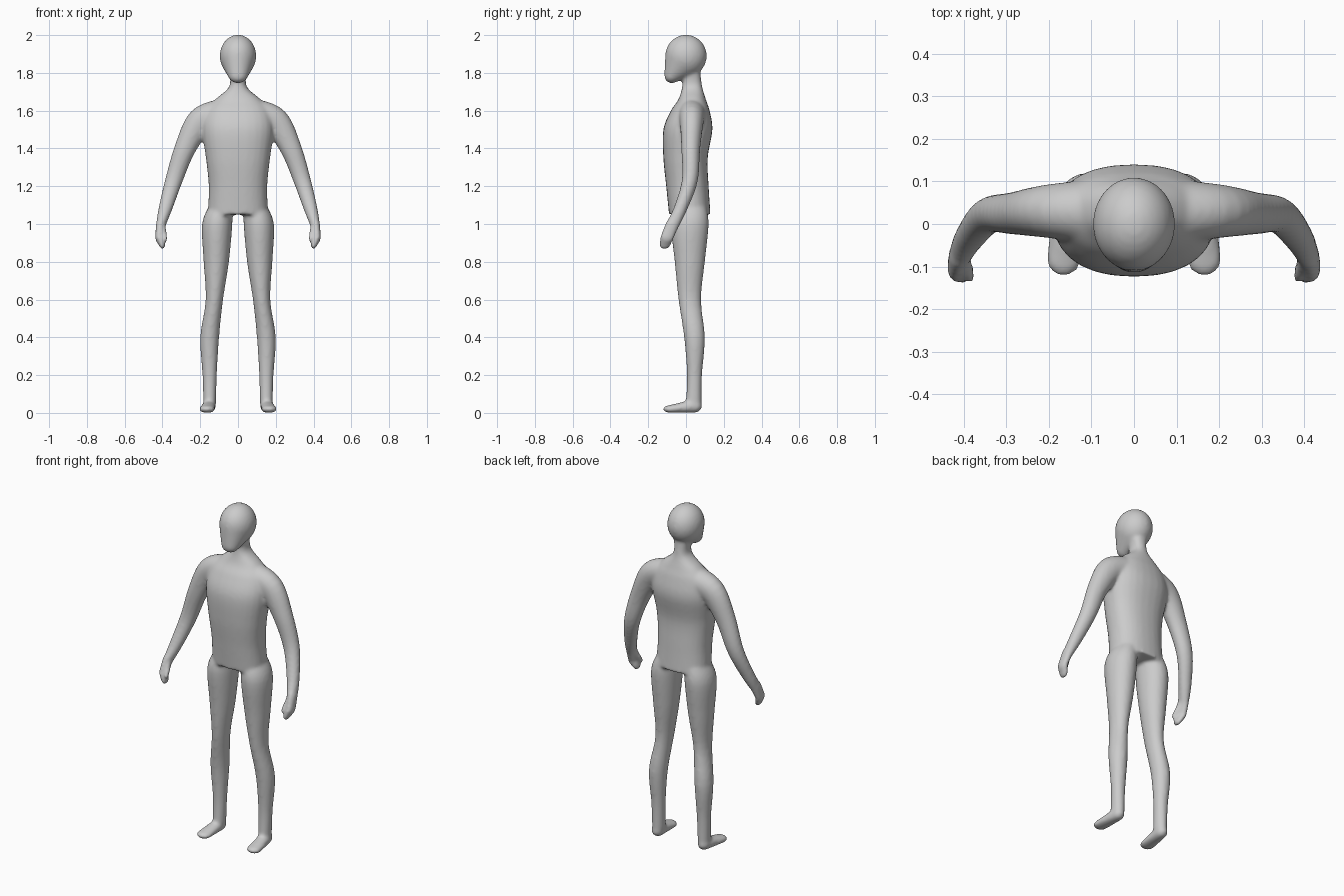
import bpy, bmesh, math
from mathutils import Vector, Matrix

if "Cube" in bpy.data.objects:
    bpy.data.objects.remove(bpy.data.objects["Cube"], do_unlink=True)

SIDES = 28
STEPS = 5
UP = Vector((0, 0, 1))
BACK = Vector((0, 1, 0))


def blend(before, start, end, after, t):
    """Point on a smooth curve between two neighbouring stations."""
    tangent_in = (end - before) / 2
    tangent_out = (after - start) / 2
    ease = t * t * (3 - 2 * t)
    return (start.lerp(end, ease)
            + tangent_in * t * (1 - t) ** 2
            - tangent_out * t * t * (1 - t))


def smooth_path(stations):
    """Fill in extra rings between the given stations."""
    points = [Vector(station) for station in stations]
    padded = [points[0]] + points + [points[-1]]
    path = []
    for index in range(len(points) - 1):
        four = padded[index:index + 4]
        path += [blend(*four, step / STEPS) for step in range(STEPS)]
    return path + [points[-1]]


def soft_power(value, power):
    return math.copysign(abs(value) ** (2 / power), value)


def loft(bm, stations, axis=None, power=2, side=1):
    """Skin a path of oval rings: x, y, z, half width, half depth."""
    path = smooth_path(stations)
    last = len(path) - 1
    rings = []
    for index, station in enumerate(path):
        centre = station.to_3d() if len(station) == 3 else Vector(station[:3])
        ahead = Vector(path[min(index + 1, last)][:3])
        behind = Vector(path[max(index - 1, 0)][:3])
        along = axis or (ahead - behind).normalized()
        depth = (BACK - along * BACK.dot(along)).normalized()
        width = depth.cross(along)
        ring = []
        for corner in range(SIDES):
            angle = math.tau * corner / SIDES
            point = (centre
                     + width * station[3] * soft_power(math.cos(angle), power)
                     + depth * station[4] * soft_power(math.sin(angle), power))
            point.x *= side
            ring.append(bm.verts.new(point))
        rings.append(ring)
    bm.faces.new(rings[0])
    bm.faces.new(rings[-1])
    for lower, upper in zip(rings, rings[1:]):
        for corner in range(SIDES):
            bm.faces.new((lower[corner - 1], upper[corner - 1],
                          upper[corner], lower[corner]))


def wrap(bm, blobs, side=1):
    """Stretch a hull over each neighbouring pair of ellipsoids."""
    for pair in zip(blobs, blobs[1:]):
        verts = []
        for centre, radii in pair:
            place = Vector(centre)
            place.x *= side
            ball = bmesh.ops.create_uvsphere(
                bm, u_segments=SIDES, v_segments=SIDES // 2, radius=1,
                matrix=Matrix.LocRotScale(place, None, Vector(radii)))
            verts += ball["verts"]
        edges = list({edge for vert in verts for edge in vert.link_edges})
        bmesh.ops.delete(bm, geom=edges, context='EDGES_FACES')
        bmesh.ops.convex_hull(bm, input=verts)
        inside = [vert for vert in verts if not vert.link_faces]
        bmesh.ops.delete(bm, geom=inside, context='VERTS')


def trunk_ring(height, half_width, front, back):
    return (0, (front + back) / 2, height, half_width, (back - front) / 2)


bm = bmesh.new()

# Trunk and neck
loft(bm, [trunk_ring(1.05, .16, -.09, .13),
          trunk_ring(1.2, .155, -.105, .12),
          trunk_ring(1.35, .17, -.12, .115),
          trunk_ring(1.5, .19, -.12, .14),
          trunk_ring(1.6, .17, -.08, .125),
          trunk_ring(1.66, .12, -.04, .105),
          trunk_ring(1.73, .045, -.02, .085),
          trunk_ring(1.82, .05, -.02, .075)], axis=UP, power=2.3)

# Head: skull drawn down to the chin
skull = ((0, 0, 1.89), (.097, .11, .112))
chin = ((0, -.075, 1.785), (.05, .04, .04))
wrap(bm, [skull, chin])

for side in (1, -1):
    # Leg from hip to ankle
    loft(bm, [(.09, .025, 1.1, .06, .08),
              (.11, .02, 1, .08, .1),
              (.115, .02, .8, .067, .08),
              (.125, .02, .6, .046, .06),
              (.15, .045, .4, .05, .055),
              (.15, .045, .2, .038, .04),
              (.15, .04, .05, .034, .042)], axis=UP, side=side)

    # Foot
    heel = ((.152, .045, .036), (.034, .04, .036))
    toes = ((.165, -.083, .02), (.042, .04, .02))
    wrap(bm, [heel, toes], side)

    # Arm from shoulder to wrist
    loft(bm, [(.1, .03, 1.585, .075, .075),
              (.2, .03, 1.54, .074, .063),
              (.28, .025, 1.4, .057, .05),
              (.34, .02, 1.23, .046, .042),
              (.385, -.03, 1.08, .036, .035),
              (.41, -.075, .99, .025, .035)], side=side)

    # Hand and thumb
    palm = ((.412, -.075, .99), (.023, .035, .04))
    knuckles = ((.42, -.1, .93), (.019, .036, .03))
    fingertips = ((.4, -.113, .887), (.014, .03, .022))
    wrap(bm, [palm, knuckles, fingertips], side)
    thumb_root = ((.4, -.08, .99), (.018, .02, .02))
    thumb_tip = ((.384, -.125, .92), (.011, .013, .015))
    wrap(bm, [thumb_root, thumb_tip], side)

bmesh.ops.recalc_face_normals(bm, faces=bm.faces[:])
mesh = bpy.data.meshes.new("body")
bm.to_mesh(mesh)
bm.free()
body = bpy.data.objects.new("body", mesh)
bpy.context.collection.objects.link(body)

# Fuse the parts into one soft continuous skin
fuse = body.modifiers.new("fuse", 'REMESH')
fuse.mode = 'VOXEL'
fuse.voxel_size = .009
fuse.use_smooth_shade = True
soften = body.modifiers.new("soften", 'SMOOTH')
soften.factor = .5
soften.iterations = 8

# Single plain grey
grey = bpy.data.materials.new("plain grey")
grey.use_nodes = True
colour = (.6, .6, .6, 1)
grey.diffuse_color = colour
grey.node_tree.nodes["Principled BSDF"].inputs["Base Color"].default_value = colour
mesh.materials.append(grey)
